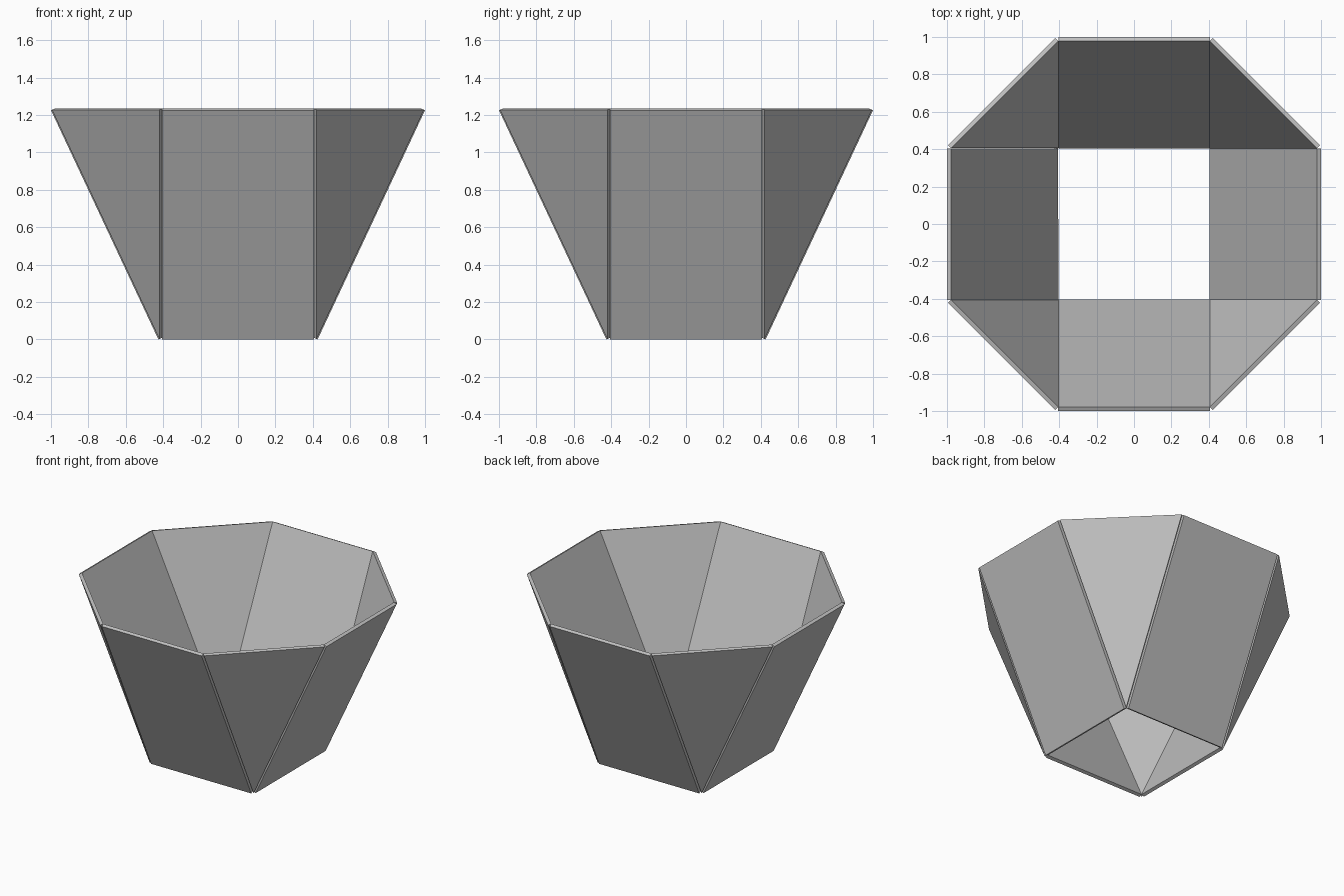
import bpy
from math import pi
from mathutils import Matrix, Vector

cube = bpy.data.objects.get("Cube")
if cube:
    bpy.data.objects.remove(cube, do_unlink=True)

BASE = 0.405      # half side of the open square base
RIM = 0.979       # inner reach of the octagonal rim
FOOT = 0.01       # inner lower edge height
TOP = 1.235       # inner rim height
THICK = 0.023     # panel thickness

grey = bpy.data.materials.new("plain_grey")
grey.use_nodes = True
colour = (0.53, 0.53, 0.53, 1)
grey.diffuse_color = colour
grey.node_tree.nodes["Principled BSDF"].inputs["Base Color"].default_value = colour


def panel(name, corners, turn):
    """Flat slab whose inner face is the given outline, thickened outward."""
    inner = [Matrix.Rotation(turn, 3, 'Z') @ Vector(c) for c in corners]
    normal = (inner[1] - inner[0]).cross(inner[2] - inner[0]).normalized()
    outer = [p + normal * THICK for p in inner]
    n = len(inner)
    faces = [tuple(reversed(range(n))), tuple(range(n, 2 * n))]
    faces += [(i, (i + 1) % n, (i + 1) % n + n, i + n) for i in range(n)]
    mesh = bpy.data.meshes.new(name)
    mesh.from_pydata(inner + outer, [], faces)
    mesh.materials.append(grey)
    obj = bpy.data.objects.new(name, mesh)
    bpy.context.collection.objects.link(obj)


# Outlines run counter-clockwise as seen from outside
side = [(-BASE, -BASE, FOOT), (BASE, -BASE, FOOT),
        (BASE, -RIM, TOP), (-BASE, -RIM, TOP)]
corner = [(BASE, -BASE, FOOT), (RIM, -BASE, TOP), (BASE, -RIM, TOP)]

# Four sloping sides with a triangular panel between each pair
sides = ["front", "left", "back", "right"]
corners = ["front_left", "back_left", "back_right", "front_right"]
for i in range(4):
    panel(sides[i] + "_panel", side, i * pi / 2)
    panel(corners[i] + "_triangle", corner, i * pi / 2)
